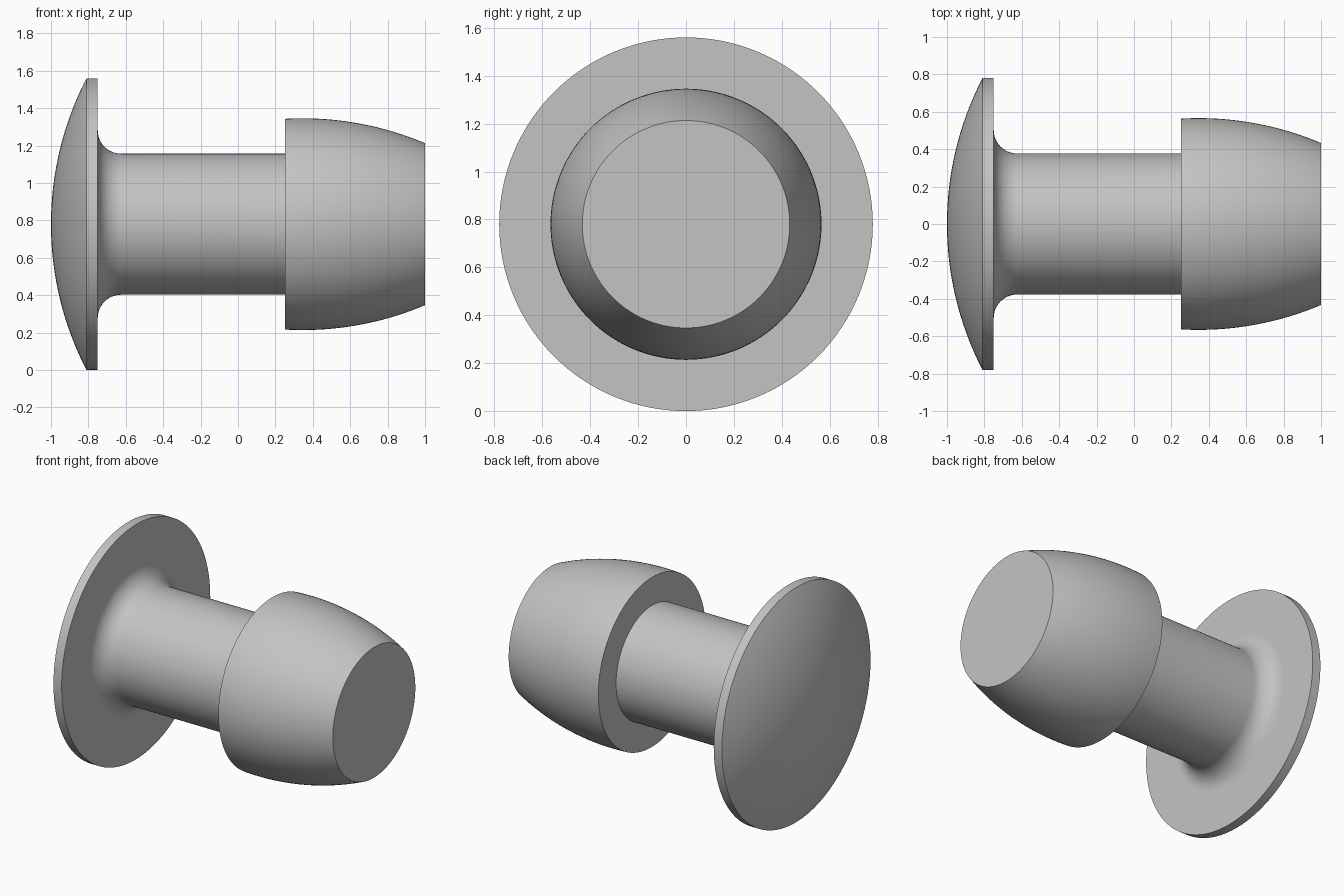
import bpy
import bmesh
from math import sin, cos, asin, sqrt, pi, radians
from mathutils import Vector

cube = bpy.data.objects.get("Cube")
if cube:
    bpy.data.objects.remove(cube, do_unlink=True)

SEGMENTS = 128
HEAD_R = 0.78       # also the height of the axis
SHANK_R = 0.377
FILLET_R = 0.125
FLANGE_X = -0.75    # underside of the head
SHOULDER_X = 0.25   # start of the plug

grey = bpy.data.materials.new("plain grey")
grey.use_nodes = True
colour = (0.55, 0.55, 0.55, 1)
grey.diffuse_color = colour
grey.node_tree.nodes["Principled BSDF"].inputs["Base Color"].default_value = colour


def arc(cx, cr, radius, start, end, steps):
    """Points (x, r) on an arc; angles measured from the +x axis."""
    angles = [start + (end - start) * i / steps for i in range(steps + 1)]
    return [(cx + radius * cos(a), cr + radius * sin(a)) for a in angles]


def revolve(name, profile):
    """Turn an (x, r) profile around the lengthwise axis."""
    bm = bmesh.new()
    rings = []
    for x, r in profile:
        if r < 1e-5:
            rings.append([bm.verts.new((x, 0, HEAD_R))] * SEGMENTS)
            continue
        turn = [2 * pi * j / SEGMENTS for j in range(SEGMENTS)]
        rings.append([bm.verts.new((x, r * cos(a), HEAD_R + r * sin(a))) for a in turn])
    for a, b in zip(rings, rings[1:]):
        for j in range(SEGMENTS):
            k = (j + 1) % SEGMENTS
            corners = dict.fromkeys((a[j], a[k], b[k], b[j]))
            bm.faces.new(list(corners))
    mesh = bpy.data.meshes.new(name)
    bm.to_mesh(mesh)
    bm.free()
    mesh.materials.append(grey)
    obj = bpy.data.objects.new(name, mesh)
    bpy.context.collection.objects.link(obj)
    bpy.ops.object.select_all(action="DESELECT")
    obj.select_set(True)
    bpy.context.view_layer.objects.active = obj
    bpy.ops.object.shade_smooth_by_angle(angle=radians(20))
    return obj


# Domed head with a thin straight rim and a flat underside
rise = 0.19
dome_r = (HEAD_R ** 2 + rise ** 2) / (2 * rise)
dome = arc(dome_r - 1, 0, dome_r, pi, pi - asin(HEAD_R / dome_r), 24)
revolve("domed_head", dome + [(FLANGE_X, HEAD_R), (FLANGE_X, SHANK_R + FILLET_R)])

# Shank flowing out of the head through a fillet
fillet = arc(FLANGE_X + FILLET_R, SHANK_R + FILLET_R, FILLET_R, pi, 1.5 * pi, 12)
revolve("shank", fillet + [(SHOULDER_X, SHANK_R)])

# Barrel-shaped plug with a flat shoulder and a flat end
barrel_r, peak_x, peak_r = 1.68, 0.345, 0.566
barrel = arc(peak_x, peak_r - barrel_r, barrel_r,
             pi / 2 + asin((peak_x - SHOULDER_X) / barrel_r),
             pi / 2 - asin((1 - peak_x) / barrel_r), 24)
revolve("barrel_plug", [(SHOULDER_X, SHANK_R)] + barrel + [(1, 0)])
